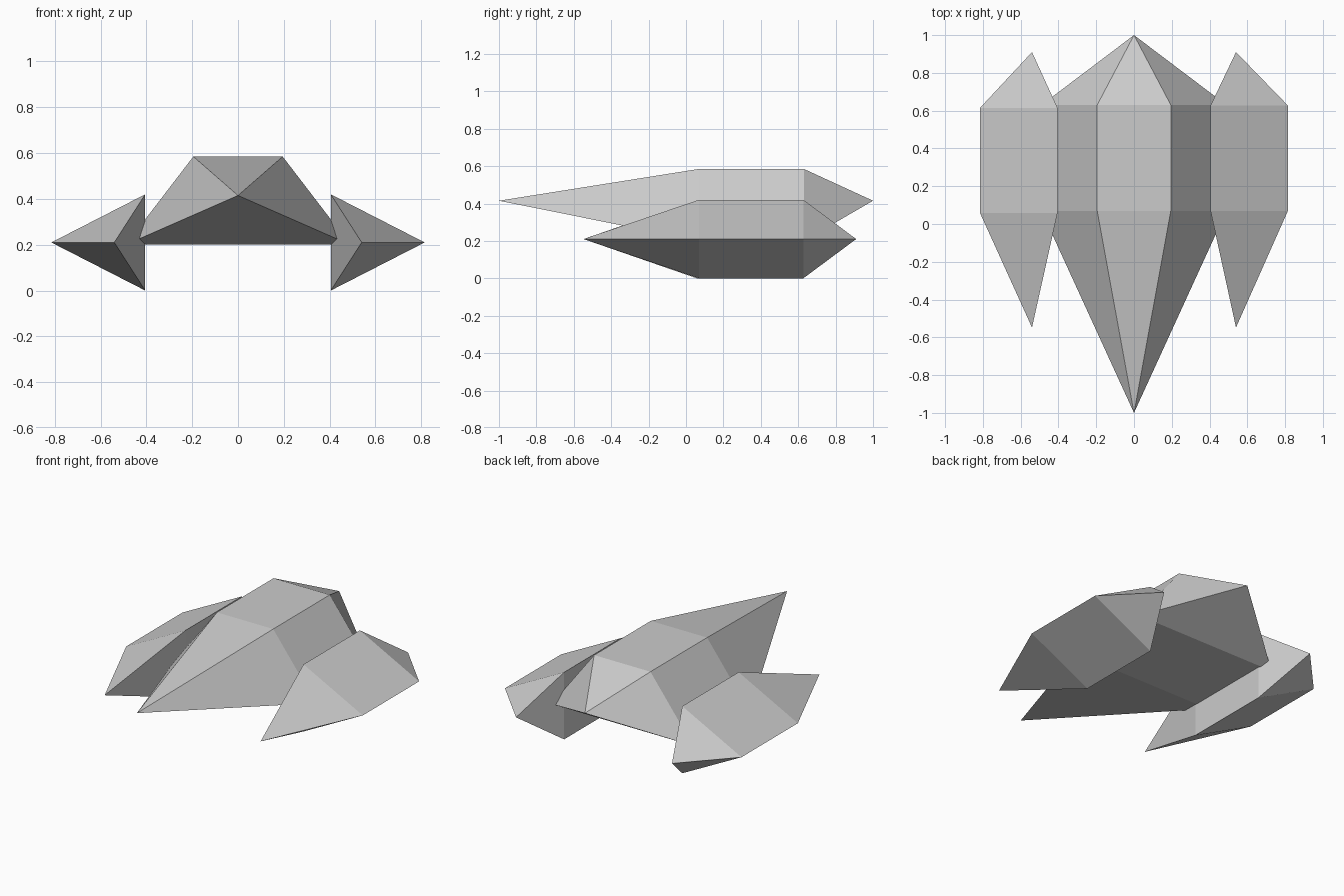
import bpy
import bmesh

if "Cube" in bpy.data.objects:
    bpy.data.objects.remove(bpy.data.objects["Cube"], do_unlink=True)

# One plain grey for the whole craft
grey = bpy.data.materials.new("hull grey")
grey.use_nodes = True
colour = (0.6, 0.6, 0.6, 1)
grey.diffuse_color = colour
grey.node_tree.nodes["Principled BSDF"].inputs["Base Color"].default_value = colour


def pointed_prism(name, section, y_front, y_back, nose, tail):
    """Extrude an (x, z) section along y and close each end to a point."""
    bm = bmesh.new()
    front = [bm.verts.new((x, y_front, z)) for x, z in section]
    back = [bm.verts.new((x, y_back, z)) for x, z in section]
    nose, tail = bm.verts.new(nose), bm.verts.new(tail)
    for i in range(len(section)):
        j = (i + 1) % len(section)
        bm.faces.new((front[i], front[j], back[j], back[i]))
        bm.faces.new((front[j], front[i], nose))
        bm.faces.new((back[i], back[j], tail))
    bmesh.ops.recalc_face_normals(bm, faces=bm.faces)
    mesh = bpy.data.meshes.new(name)
    bm.to_mesh(mesh)
    bm.free()
    mesh.materials.append(grey)
    obj = bpy.data.objects.new(name, mesh)
    bpy.context.collection.objects.link(obj)
    return obj


# Central hull: trapezoid section drawn out to a long nose and short tail
pointed_prism("hull", [(-0.49, 0.2), (0.49, 0.2), (0.195, 0.585), (-0.195, 0.585)],
              0.07, 0.63, (0, -1, 0.415), (0, 1, 0.415))

# Side pods: triangular section, flat inner wall, the right one a touch forward
for name, side, shift in (("left_pod", 1, 0), ("right_pod", -1, -0.012)):
    section = [(side * 0.405, 0), (side * 0.815, 0.21), (side * 0.405, 0.42)]
    pointed_prism(name, section, 0.07 + shift, 0.627 + shift,
                  (side * 0.54, -0.548, 0.21), (side * 0.54, 0.91, 0.21))
